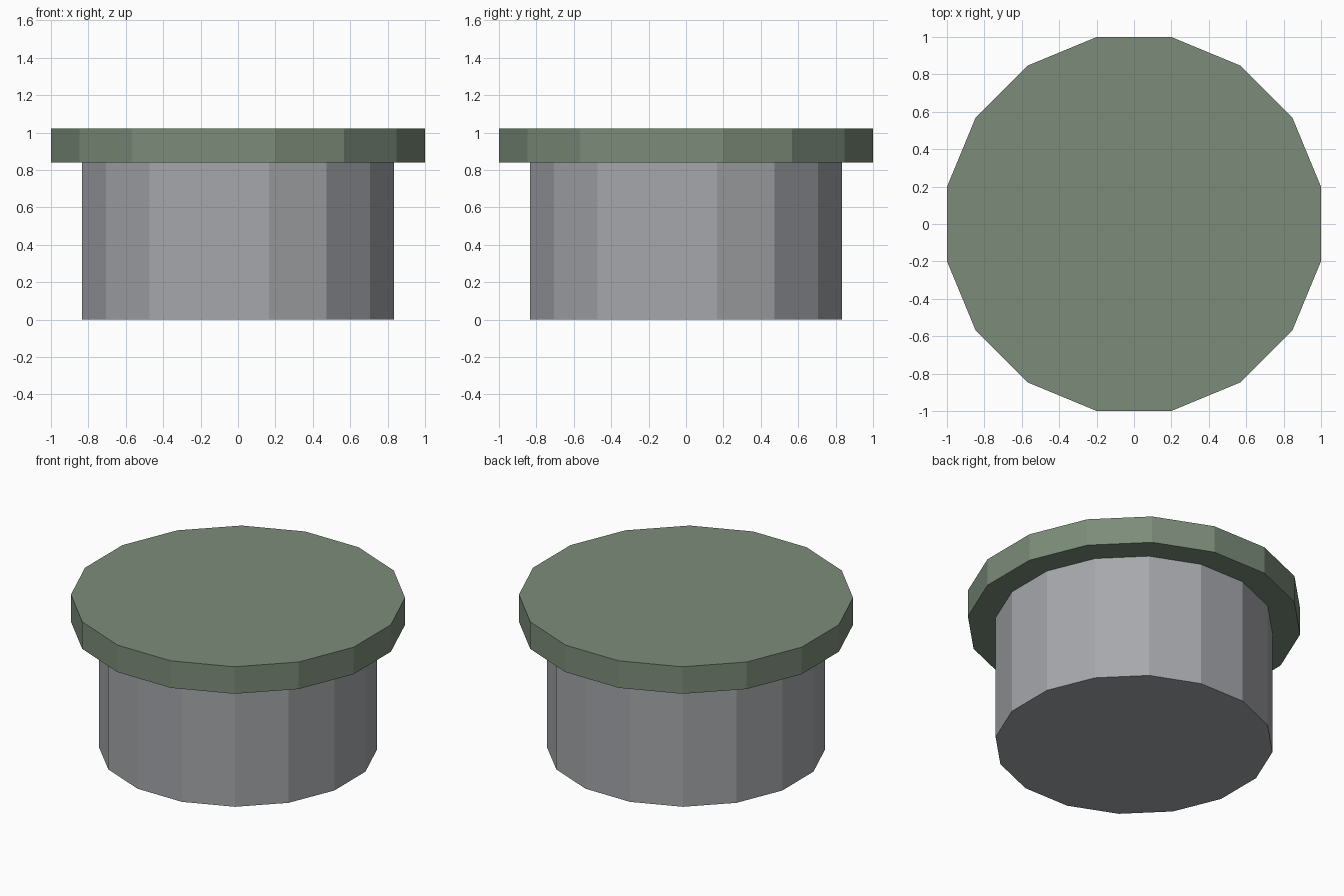
import bpy
import math

if "Cube" in bpy.data.objects:
    bpy.data.objects.remove(bpy.data.objects["Cube"])

SIDES = 16


def material(name, rgb):
    m = bpy.data.materials.new(name)
    m.diffuse_color = (*rgb, 1.0)
    m.use_nodes = True
    m.node_tree.nodes["Principled BSDF"].inputs["Base Color"].default_value = m.diffuse_color
    return m


def prism(name, apothem, z0, z1, mat):
    """Flat-shaded 16-sided drum with flats facing the x and y axes."""
    bpy.ops.mesh.primitive_cylinder_add(
        vertices=SIDES, radius=apothem / math.cos(math.pi / SIDES),
        depth=z1 - z0, location=(0, 0, (z0 + z1) / 2),
        rotation=(0, 0, math.pi / SIDES))
    obj = bpy.context.object
    obj.name = name
    bpy.ops.object.transform_apply(location=True, rotation=True, scale=True)
    obj.data.materials.append(mat)
    return obj


grey = material("light grey", (0.38, 0.39, 0.41))
green = material("sage green", (0.202, 0.262, 0.195))

# Tall inner drum, reaching up to just under the top of the cap
prism("body", 0.833, 0.0, 1.015, grey)

# Wide flat cap overhanging the drum
prism("cap", 1.0, 0.84, 1.022, green)
